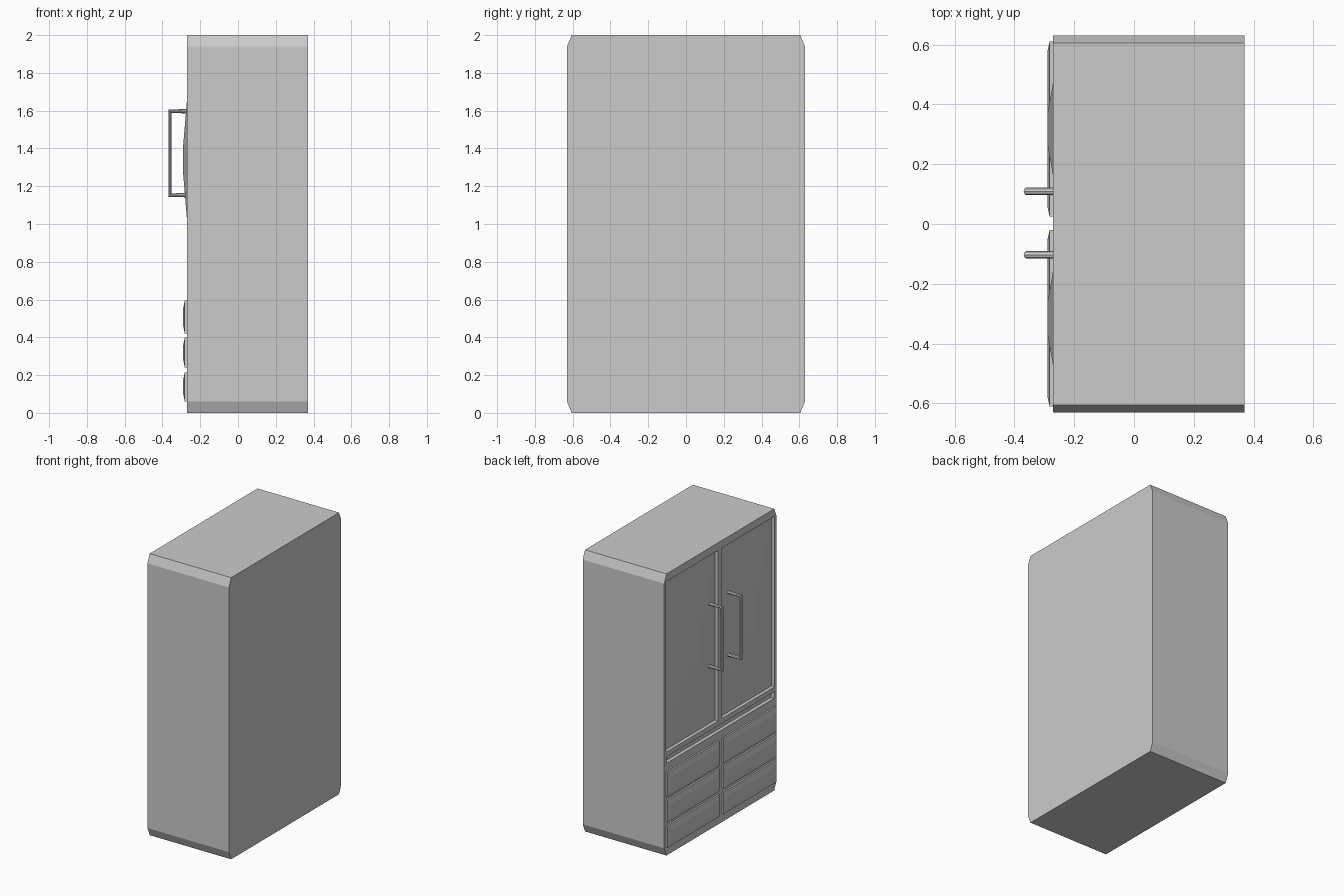
import bpy, bmesh

if "Cube" in bpy.data.objects:
    bpy.data.objects.remove(bpy.data.objects["Cube"])

FACE = -0.27      # plane of the cabinet face that carries the doors
BACK = 0.37


def make(name, verts, faces):
    me = bpy.data.meshes.new(name)
    me.from_pydata(verts, [], faces)
    bm = bmesh.new()
    bm.from_mesh(me)
    bmesh.ops.recalc_face_normals(bm, faces=bm.faces)
    bm.to_mesh(me)
    bm.free()
    ob = bpy.data.objects.new(name, me)
    bpy.context.collection.objects.link(ob)
    return ob


def prism(name, profile, x0, x1):
    """Extrude a (y, z) profile along x."""
    n = len(profile)
    verts = [(x, y, z) for x in (x0, x1) for y, z in profile]
    faces = [tuple(range(n)), tuple(range(n, 2 * n))]
    faces += [(i, (i + 1) % n, n + (i + 1) % n, n + i) for i in range(n)]
    return make(name, verts, faces)


def rect(y0, y1, z0, z1):
    return [(y0, z0), (y1, z0), (y1, z1), (y0, z1)]


def panel(name, y0, y1, z0, z1, layers):
    """Stack of shrinking rectangles; layers are (x, y inset, z inset)."""
    verts, faces = [], []
    for x, iy, iz in layers:
        verts += [(x, y, z) for y, z in rect(y0 + iy, y1 - iy, z0 + iz, z1 - iz)]
    for k in range(len(layers) - 1):
        a = 4 * k
        faces += [(a + i, a + (i + 1) % 4, a + 4 + (i + 1) % 4, a + 4 + i) for i in range(4)]
    m = len(verts)
    faces += [(0, 1, 2, 3), (m - 4, m - 3, m - 2, m - 1)]
    return make(name, verts, faces)


# cabinet body with chamfered corners
cy, cz = 0.605, 0.06
body = prism("cabinet_body", [
    (-cy, 0), (cy, 0), (0.63, cz), (0.63, 2 - cz),
    (cy, 2), (-cy, 2), (-0.63, 2 - cz), (-0.63, cz)], FACE, BACK)


def recess(y0, y1, z0, z1, depth):
    cutter = prism("recess_cutter", rect(y0, y1, z0, z1), FACE - 0.1, FACE + depth)
    cutter.hide_render = True
    mod = body.modifiers.new("recess", 'BOOLEAN')
    mod.operation, mod.solver, mod.object = 'DIFFERENCE', 'EXACT', cutter
    bpy.context.view_layer.objects.active = body
    bpy.ops.object.modifier_apply(modifier=mod.name)
    bpy.data.objects.remove(cutter)


columns = {"left": (0.025, 0.61), "right": (-0.61, -0.02)}
drawer_rows = [(0.06, 0.215), (0.24, 0.40), (0.42, 0.595)]

for side, (y0, y1) in columns.items():
    # recessed door with a shallow raised pyramid panel
    recess(y0, y1, 0.735, 1.945, 0.03)
    panel(f"{side}_door", y0, y1, 0.735, 1.945,
          [(-0.238, 0, 0), (-0.246, 0, 0), (-0.29, 0.245, 0.525)])
    # drawer fronts
    for i, (z0, z1) in enumerate(drawer_rows):
        panel(f"{side}_drawer_{i + 1}", y0, y1, z0, z1,
              [(-0.25, 0, 0), (-0.282, 0, 0), (-0.29, 0.035, 0.04)])

# groove between doors and drawers
recess(-0.605, 0.605, 0.655, 0.70, 0.025)

# door handles: octagonal bar swept along a C path
for side, y in (("left", 0.109), ("right", -0.103)):
    cu = bpy.data.curves.new("handle_path", 'CURVE')
    cu.dimensions = '3D'
    sp = cu.splines.new('POLY')
    sp.points.add(3)
    path = [(-0.25, 1.597), (-0.36, 1.597), (-0.36, 1.153), (-0.25, 1.153)]
    for p, (x, z) in zip(sp.points, path):
        p.co = (x, y, z, 1)
    cu.bevel_depth = 0.0125
    cu.bevel_resolution = 2
    cu.use_fill_caps = True
    sp.use_smooth = False
    ob = bpy.data.objects.new(f"{side}_handle", cu)
    bpy.context.collection.objects.link(ob)
